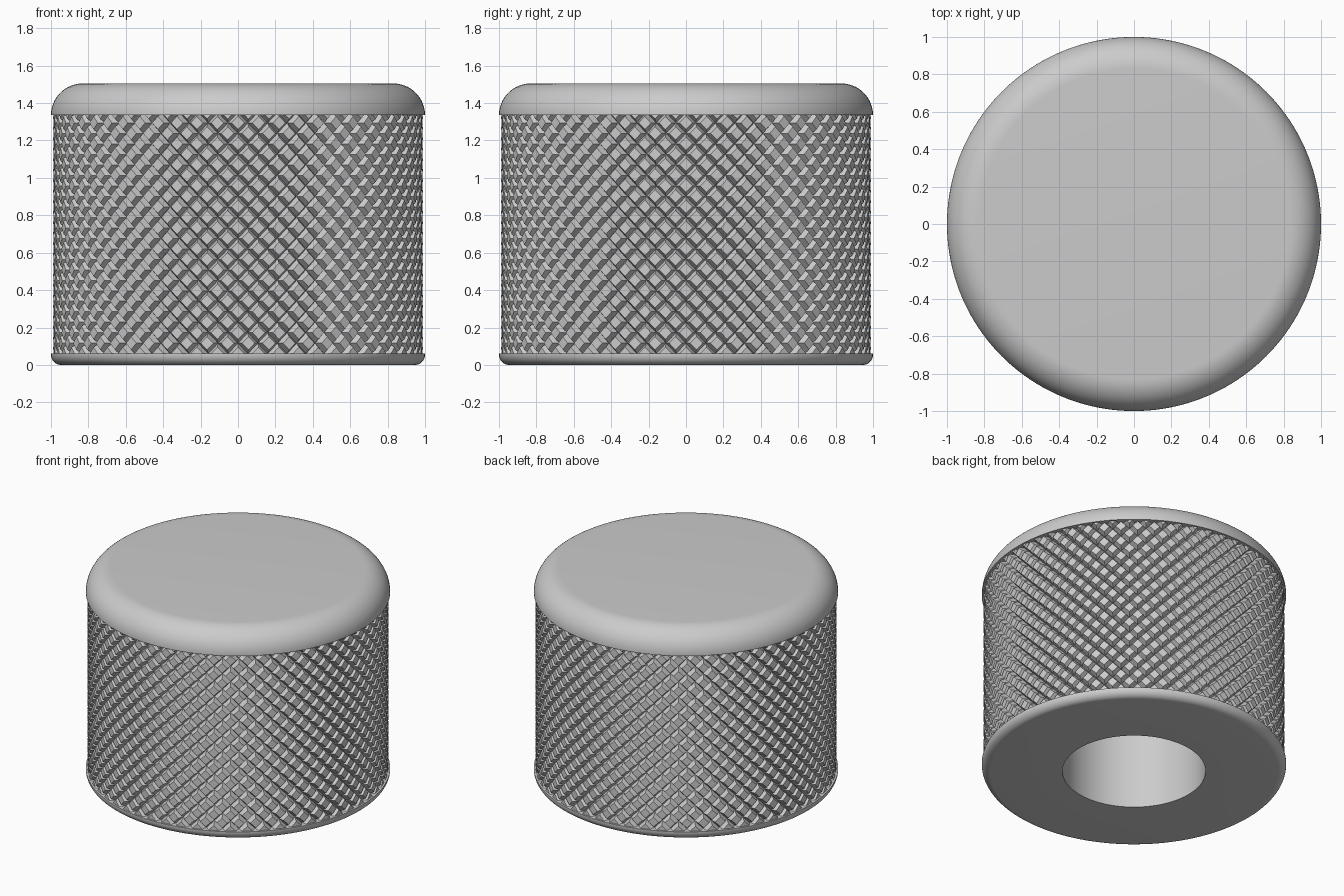
import bpy, bmesh
from math import sin, cos, pi, radians
from mathutils import Vector

cube = bpy.data.objects.get("Cube")
if cube:
    bpy.data.objects.remove(cube, do_unlink=True)

metal = bpy.data.materials.new("plain grey metal")
metal.use_nodes = True
GREY = (0.6, 0.6, 0.6, 1)
metal.diffuse_color = GREY
metal.node_tree.nodes["Principled BSDF"].inputs["Base Color"].default_value = GREY

LOW, HIGH, TOP = 0.06, 1.335, 1.505   # knurled band and total height


def add_object(name, bm):
    mesh = bpy.data.meshes.new(name)
    bm.to_mesh(mesh)
    bm.free()
    mesh.materials.append(metal)
    obj = bpy.data.objects.new(name, mesh)
    bpy.context.collection.objects.link(obj)
    return obj


def arc(cx, cz, r, start, end, steps):
    angles = [radians(start + (end - start) * k / steps) for k in range(steps + 1)]
    return [(cx + r * cos(a), cz + r * sin(a)) for a in angles]


# Knob body: blind bore, rounded foot, recessed core and domed rim in one lathe
profile = [(0, 1.0), (0.47, 1.0), (0.47, 0)]
profile += arc(0.945, 0.055, 0.055, -90, 0, 8)
profile += [(1, LOW), (0.94, LOW), (0.94, HIGH)]
profile += arc(0.83, HIGH, 0.17, 0, 90, 16)
profile += [(0, TOP)]
bm = bmesh.new()
verts = [bm.verts.new((x, 0, z)) for x, z in profile]
edges = [bm.edges.new(pair) for pair in zip(verts, verts[1:])]
bmesh.ops.spin(bm, geom=verts + edges, cent=(0, 0, 0), axis=(0, 0, 1),
               angle=2 * pi, steps=160, use_merge=False)
bmesh.ops.remove_doubles(bm, verts=bm.verts, dist=1e-4)
bmesh.ops.dissolve_degenerate(bm, edges=bm.edges, dist=1e-5)
bmesh.ops.recalc_face_normals(bm, faces=bm.faces)
body = add_object("knob_body", bm)
bpy.ops.object.select_all(action='DESELECT')
body.select_set(True)
bpy.context.view_layer.objects.active = body
bpy.ops.object.shade_smooth_by_angle(angle=radians(30))

# Knurled grip: raised diamonds separated by crossing V grooves
COUNT = 56
PITCH = 2 * pi / COUNT
FLOOR, CREST, PLATEAU = 0.95, 0.988, 0.62
CORNERS = [(1, 0), (0, 1), (-1, 0), (0, -1)]


def ring(bm, angle, z, radius, scale):
    half = PITCH / 2 * scale
    return [bm.verts.new((radius * cos(angle + a * half),
                          radius * sin(angle + a * half), z + b * half))
            for a, b in CORNERS]


bm = bmesh.new()
rows = int((HIGH - LOW) / (PITCH / 2)) + 3
for row in range(rows):
    for col in range(COUNT):
        angle = (col + row % 2 / 2) * PITCH
        z = LOW + row * PITCH / 2
        outer = ring(bm, angle, z, FLOOR, 1)
        inner = ring(bm, angle, z, CREST, PLATEAU)
        bm.faces.new(inner)
        for k in range(4):
            n = (k + 1) % 4
            bm.faces.new((outer[k], outer[n], inner[n], inner[k]))
bmesh.ops.remove_doubles(bm, verts=bm.verts, dist=1e-4)
for z, side in ((LOW, -1), (HIGH, 1)):
    bmesh.ops.bisect_plane(bm, geom=bm.verts[:] + bm.edges[:] + bm.faces[:],
                           dist=1e-5, plane_co=Vector((0, 0, z)),
                           plane_no=Vector((0, 0, side)), clear_outer=True)
add_object("knurled_grip", bm)
